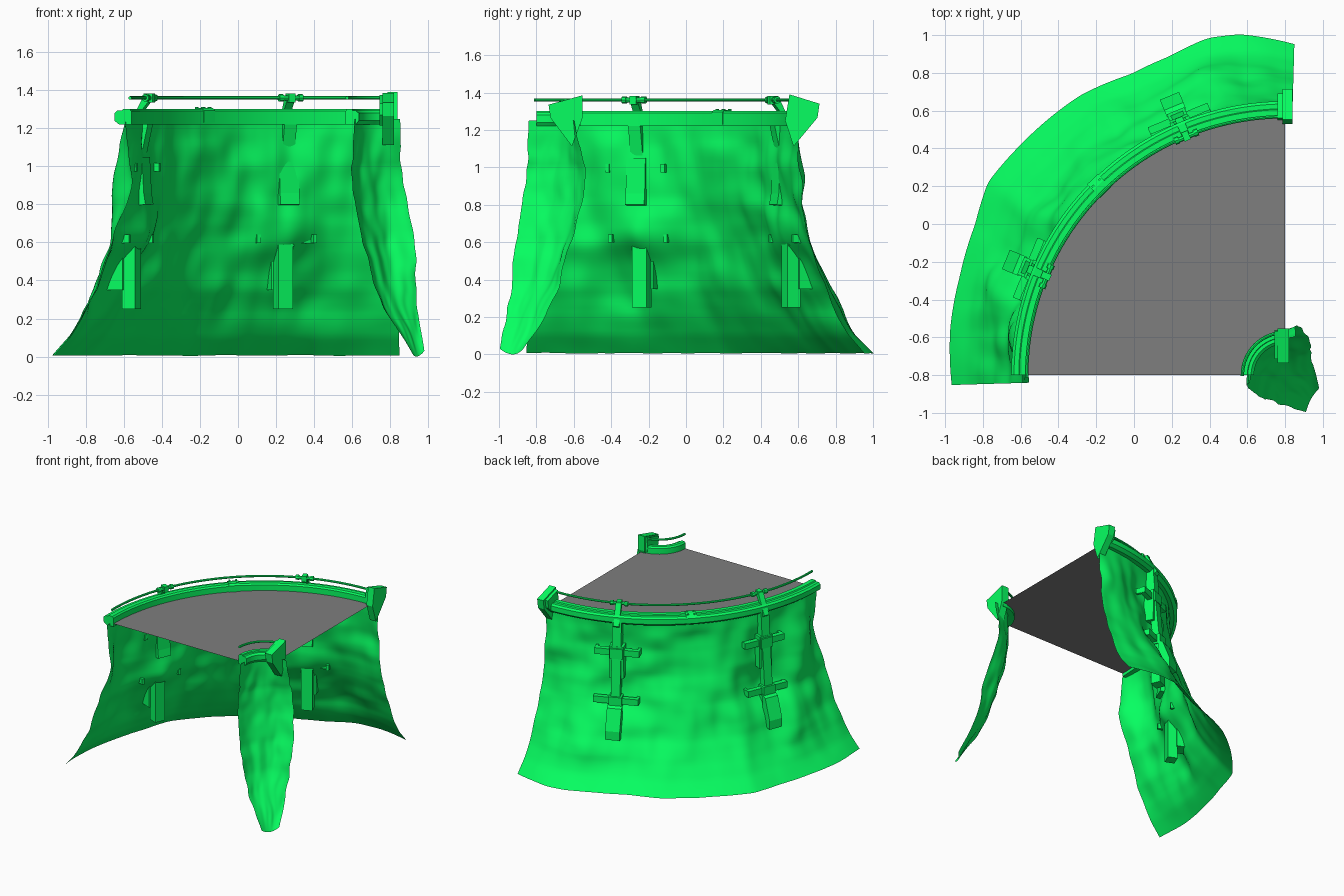
import bpy, bmesh, math
from mathutils import Vector, noise

CX, CY = 0.8, -0.8            # common centre of all arcs
rad = math.radians


def material(name, col):
    m = bpy.data.materials.new(name)
    m.diffuse_color = (*col, 1)
    return m


green = material("green", (0.002, 1.0, 0.12))
grey = material("dark_grey", (0.21, 0.21, 0.21))


def P(a, r, t, z):
    """angle (deg), radius, tangential offset, height -> world point"""
    c, s = math.cos(rad(a)), math.sin(rad(a))
    return (CX + r * c + t * s, CY + r * s - t * c, z)


def make(name, verts, faces, mat=green, smooth=None, fix=True):
    me = bpy.data.meshes.new(name)
    me.from_pydata(verts, [], faces)
    if fix:
        bm = bmesh.new()
        bm.from_mesh(me)
        bmesh.ops.recalc_face_normals(bm, faces=bm.faces)
        bm.to_mesh(me)
        bm.free()
    ob = bpy.data.objects.new(name, me)
    bpy.context.collection.objects.link(ob)
    me.materials.append(mat)
    if smooth:
        for o in bpy.context.selected_objects:
            o.select_set(False)
        bpy.context.view_layer.objects.active = ob
        ob.select_set(True)
        bpy.ops.object.shade_smooth_by_angle(angle=rad(smooth))
    return ob


def loft(name, rings, smooth=None):
    """closed cross-sections joined end to end and capped"""
    n = len(rings[0])
    verts = [v for r in rings for v in r]
    faces = [(i * n + j, i * n + (j + 1) % n, (i + 1) * n + (j + 1) % n, (i + 1) * n + j)
             for i in range(len(rings) - 1) for j in range(n)]
    faces += [tuple(range(n)), tuple(range(len(verts) - n, len(verts)))]
    return make(name, verts, faces, smooth=smooth)


def sweep(name, prof, a0, a1, n):
    return loft(name, [[P(a0 + (a1 - a0) * i / n, r, 0, z) for r, z in prof]
                       for i in range(n + 1)], 35)


def prism(name, a, prof, t0, t1):
    return loft(name, [[P(a, r, t, z) for r, z in prof] for t in (t0, t1)])


def rect(r0, r1, z0, z1):
    return [(r0, z0), (r1, z0), (r1, z1), (r0, z1)]


def circle(r, z, s, n=8):
    return [(r + s * math.cos(i * math.tau / n), z + s * math.sin(i * math.tau / n))
            for i in range(n)]


def interp(table, z):
    for (z0, *a), (z1, *b) in zip(table, table[1:]):
        if z <= z1:
            f = (z - z0) / (z1 - z0)
            return [p + (q - p) * f for p, q in zip(a, b)]
    return table[-1][1:]


def sheet(name, fn, nu, nv, flip=False):
    verts = [fn(i / nu, j / nv) for j in range(nv + 1) for i in range(nu + 1)]
    w = nu + 1
    faces = [(j * w + i, j * w + i + 1, (j + 1) * w + i + 1, (j + 1) * w + i)
             for j in range(nv) for i in range(nu)]
    if flip:
        faces = [f[::-1] for f in faces]
    return make(name, verts, faces, smooth=60, fix=False)


# grey quarter-ring floor
N = 48
fv = [P(90 + 90 * i / N, r, 0, 1.245) for i in range(N + 1) for r in (0.225, 1.37)]
make("floor", fv, [(2 * i, 2 * i + 1, 2 * i + 3, 2 * i + 2) for i in range(N)], grey, fix=False)

# outer and inner kerbs
sweep("outer_kerb", [(1.36, 1.22), (1.36, 1.29), (1.37, 1.302), (1.405, 1.302), (1.41, 1.293),
                     (1.435, 1.293), (1.45, 1.28), (1.45, 1.24), (1.425, 1.22)], 90, 180, 48)
sweep("inner_kerb", [(0.235, 1.22), (0.235, 1.29), (0.225, 1.302), (0.20, 1.302), (0.197, 1.293),
                     (0.18, 1.293), (0.165, 1.28), (0.165, 1.24), (0.18, 1.22)], 90, 180, 20)

# handrails
sweep("outer_rail", circle(1.368, 1.36, 0.009), 90, 180.5, 48)
sweep("inner_rail", circle(0.226, 1.36, 0.009), 90, 181, 16)

# kerb joint plate with bolts
prism("kerb_joint", 134.5, [(1.355, 1.23), (1.355, 1.295), (1.37, 1.307), (1.41, 1.307),
                            (1.438, 1.298), (1.455, 1.282), (1.455, 1.24)], -0.04, 0.04)
for t in (-0.025, 0.025):
    for r in (1.38, 1.425):
        prism("joint_bolt", 134.5, rect(r - 0.007, r + 0.007, 1.295, 1.311), t - 0.007, t + 0.007)

# end posts: wedge blocks facing each other across the floor
wedge = [(0.553, 1.39), (0.714, 1.34), (0.703, 1.265), (0.575, 1.112), (0.53, 1.25)]
face = [(0.56, 1.375), (0.69, 1.335), (0.68, 1.27), (0.62, 1.215), (0.55, 1.225)]
wedge_in = [(-0.553, 1.385), (-0.735, 1.335), (-0.725, 1.265), (-0.61, 1.112), (-0.553, 1.265)]
face_in = [(-0.57, 1.375), (-0.715, 1.33), (-0.71, 1.27), (-0.66, 1.215), (-0.565, 1.26)]
for nm, w, f, x0, x1, x2 in (("outer_end", wedge, face, 0.76, 0.785, 0.84),
                             ("inner_end", wedge_in, face_in, 0.745, 0.76, 0.82)):
    loft(nm + "_post", [[(x, y, z) for y, z in w] for x in (x1, x2)])
    loft(nm + "_post_plate", [[(x, y, z) for y, z in f] for x in (x0, x1 + 0.005)])

# support struts with rail brackets
for a in (112.5, 157.5):
    prism("rail_clamp", a, rect(1.345, 1.395, 1.335, 1.382), -0.018, 0.018)
    prism("rail_sleeve", a, circle(1.365, 1.36, 0.014), -0.06, 0.06)
    for t in (-0.055, 0.055):
        prism("sleeve_collar", a, circle(1.367, 1.36, 0.02), t - 0.012, t + 0.012)
    prism("rail_arm", a, [(1.36, 1.35), (1.395, 1.37), (1.475, 1.22), (1.45, 1.2), (1.425, 1.27)],
          -0.022, 0.022)
    prism("strut_beam", a, [(1.365, 1.22), (1.45, 1.25), (1.465, 1.03), (1.505, 0.6), (1.58, 0.38),
                            (1.51, 0.38), (1.45, 0.6), (1.41, 1.02)], -0.035, 0.035)
    prism("upper_plate", a, [(1.37, 0.80), (1.46, 0.79), (1.465, 1.05), (1.39, 1.05), (1.38, 0.86)],
          -0.055, 0.055)
    prism("lower_plate", a, rect(1.435, 1.51, 0.25, 0.6), -0.042, 0.042)
    prism("strut_foot", a, [(1.5, 0.35), (1.6, 0.35), (1.6, 0.42), (1.54, 0.58), (1.5, 0.6)],
          -0.055, 0.055)
    for z, r in ((0.995, 1.412), (0.62, 1.45)):
        prism("cross_bar", a, rect(r, r + 0.04, z - 0.025, z + 0.025), -0.17, 0.17)
        prism("bar_clasp", a, rect(r - 0.01, r + 0.065, z - 0.04, z + 0.04), -0.05, 0.05)
        for t in (-0.16, 0.16):
            prism("bar_end", a, rect(r - 0.035, r + 0.035, z - 0.022, z + 0.022),
                  t - 0.011, t + 0.011)

# outer rock skirt: ground radius by angle, inset by height
BASE = [(88, 1.75), (97.5, 1.82), (103, 1.83), (110, 1.795), (117, 1.79), (126, 1.835),
        (139, 1.857), (147, 1.875), (154, 1.825), (163, 1.80), (172, 1.79), (182, 1.765)]
SKIRT = [(0, 0.0), (0.1, -0.085), (0.2, -0.15), (0.35, -0.22), (0.6, -0.305),
         (0.8, -0.35), (1.0, -0.37), (1.26, -0.38)]
# local bulges and hollows: u, z, width in u, width in z, depth
LUMPS = [(0.18, 0.32, 0.05, 0.14, 0.05), (0.82, 0.36, 0.05, 0.14, 0.05),
         (0.255, 0.66, 0.08, 0.14, -0.05), (0.74, 0.66, 0.08, 0.14, -0.05),
         (0.255, 1.0, 0.08, 0.16, -0.025), (0.74, 1.0, 0.08, 0.16, -0.025),
         (0.89, 0.86, 0.05, 0.22, 0.075), (1.0, 0.9, 0.05, 0.2, -0.05)]


def outer_rock(u, v):
    a, z = 88.4 + 93.3 * u, 1.24 * v
    g = sum(interp(BASE, a + d)[0] for d in (-0.7, 0, 0.7)) / 3 - 1.775
    r = 1.775 + interp(SKIRT, z)[0] + g * (1 - v) ** 2
    n = noise.noise(Vector((u * 9, z * 1.8, 3.1)))
    n2 = noise.noise(Vector((u * 20, z * 4, 7.7)))
    n3 = noise.noise(Vector((u * 8, z * 7, 1.2)))
    k = min(1, z / 0.25) * min(1, (1.25 - z) / 0.15 + 0.1)
    r += k * (0.03 * n + 0.018 * n2 + 0.02 * n3)
    for lu, lz, wu, wz, d in LUMPS:
        r += d * math.exp(-((u - lu) / wu) ** 2 - ((z - lz) / wz) ** 2)
    z += 0.006 * (1 - v) ** 8 * (1 + noise.noise(Vector((u * 14, 5, 5))))
    return P(a, r, 0, z)


sheet("outer_rock", outer_rock, 150, 60, True)

# inner rock strip, tapering outwards: z, left end x y, right end x y, bulge
STRIP = [(0, 0.91, -0.995, 0.98, -0.87, 0.01), (0.1, 0.86, -0.985, 0.97, -0.81, 0.03),
         (0.2, 0.80, -0.965, 0.96, -0.76, 0.04),
         (0.4, 0.71, -0.93, 0.935, -0.67, 0.06), (0.6, 0.645, -0.90, 0.915, -0.60, 0.075),
         (0.8, 0.615, -0.875, 0.89, -0.555, 0.08), (1.0, 0.60, -0.855, 0.87, -0.55, 0.085),
         (1.26, 0.615, -0.84, 0.85, -0.60, 0.085)]


def inner_rock(u, v):
    z = 1.25 * v
    x0, y0, x1, y1, b = interp(STRIP, z)
    b = b * math.sin(math.pi * u)
    k = min(1, z / 0.2) * min(1, (1.25 - z) / 0.2 + 0.1)
    b += k * (0.03 * noise.noise(Vector((u * 3, z * 2.5, 20))) +
              0.01 * noise.noise(Vector((u * 7, z * 7, 30))))
    e = k * 0.012 * noise.noise(Vector((0, z * 10, 40 + u)))
    return (x0 + (x1 - x0) * u - b * 0.7 + e, y0 + (y1 - y0) * u + b * 0.7 + e,
            z + 0.03 * (1 - v) ** 8 * (2 * u - 1) ** 2)


sheet("inner_rock", inner_rock, 30, 60)
